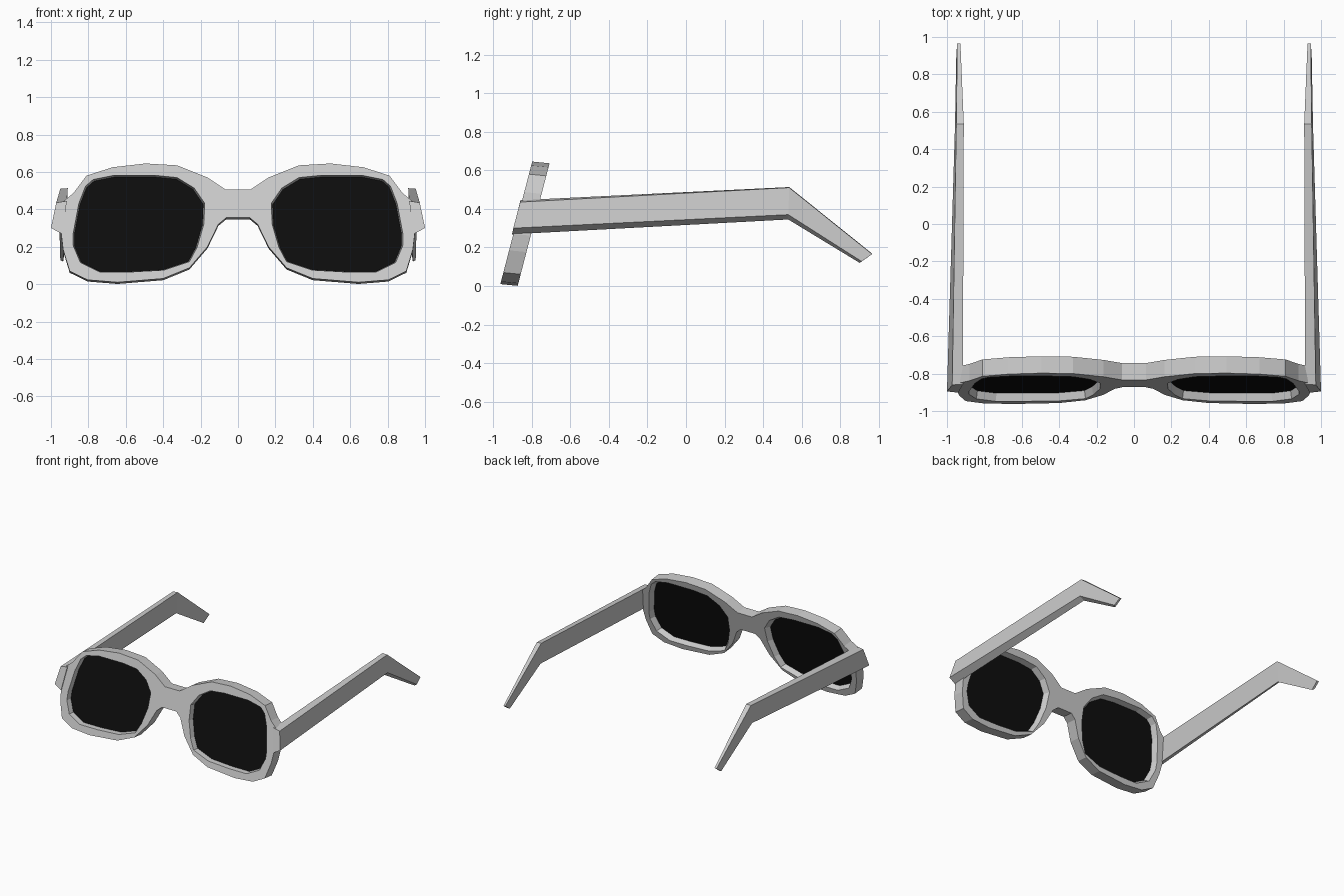
import bpy, bmesh

cube = bpy.data.objects.get("Cube")
if cube:
    bpy.data.objects.remove(cube, do_unlink=True)


def material(name, value):
    mat = bpy.data.materials.new(name)
    mat.use_nodes = True
    colour = (value, value, value, 1)
    mat.diffuse_color = colour
    mat.node_tree.nodes["Principled BSDF"].inputs["Base Color"].default_value = colour
    return mat


grey = material("light grey plastic", 0.6)
black = material("black lens", 0.004)


def finish(bm, name, mat):
    bmesh.ops.recalc_face_normals(bm, faces=bm.faces)
    mesh = bpy.data.meshes.new(name)
    bm.to_mesh(mesh)
    bm.free()
    mesh.materials.append(mat)
    obj = bpy.data.objects.new(name, mesh)
    bpy.context.collection.objects.link(obj)
    return obj


def tilted(x, z, depth):
    """Point on the leaning front plane, pushed back by depth."""
    return (x, -0.965 + 0.26 * z + depth, z - 0.1 * depth)


def ring(bm, points, depth, scale=1.0):
    cx = sum(p[0] for p in points) / len(points)
    cz = sum(p[1] for p in points) / len(points)
    return [bm.verts.new(tilted(cx + (x - cx) * scale, cz + (z - cz) * scale, depth))
            for x, z in points]


def bridge(bm, a, b):
    for i in range(len(a)):
        j = (i + 1) % len(a)
        bm.faces.new((a[i], a[j], b[j], b[i]))


def fill(bm, loops):
    edges = []
    for loop in loops:
        for i, v in enumerate(loop):
            pair = (v, loop[(i + 1) % len(loop)])
            edges.append(bm.edges.get(pair) or bm.edges.new(pair))
    bmesh.ops.triangle_fill(bm, edges=edges, use_beauty=True)


def mirror(points):
    return [(-x, z) for x, z in reversed(points)]


# Half outline of the frame, from bridge top round to bridge bottom
half = [(0.065, 0.505), (0.163, 0.57), (0.325, 0.635), (0.495, 0.645), (0.67, 0.625),
        (0.81, 0.58), (0.88, 0.487), (0.93, 0.445), (0.945, 0.27), (0.935, 0.185),
        (0.9, 0.07), (0.805, 0.023), (0.645, 0.01), (0.4, 0.03), (0.26, 0.087),
        (0.163, 0.2), (0.105, 0.32), (0.063, 0.355)]
opening = [(0.24, 0.51), (0.33, 0.565), (0.45, 0.577), (0.66, 0.577), (0.77, 0.555),
           (0.81, 0.52), (0.845, 0.43), (0.875, 0.27), (0.875, 0.21), (0.837, 0.12),
           (0.735, 0.07), (0.58, 0.07), (0.4, 0.08), (0.265, 0.125), (0.225, 0.2),
           (0.19, 0.32), (0.185, 0.43)]

# Front frame with two bevelled openings
THICK = 0.09
LENS_DEPTH = 0.045
bm = bmesh.new()
outline = half + mirror(half)
front, back = [ring(bm, outline, 0)], [ring(bm, outline, THICK)]
bridge(bm, front[0], back[0])
for shape in (opening, mirror(opening)):
    rim_front = ring(bm, shape, 0, 1.02)
    rim_mid = ring(bm, shape, LENS_DEPTH)
    rim_back = ring(bm, shape, THICK, 1.06)
    bridge(bm, rim_front, rim_mid)
    bridge(bm, rim_mid, rim_back)
    front.append(rim_front)
    back.append(rim_back)
fill(bm, front)
fill(bm, back)
finish(bm, "front_frame", grey)

# Lenses and temples, one per side
for side, name in ((1, "left"), (-1, "right")):
    bm = bmesh.new()
    shape = opening if side > 0 else mirror(opening)
    a = ring(bm, shape, LENS_DEPTH - 0.003)
    b = ring(bm, shape, LENS_DEPTH + 0.003)
    bridge(bm, a, b)
    bm.faces.new(a)
    bm.faces.new(b)
    finish(bm, name + "_lens", black)

    # Sections: top outer, bottom outer, bottom inner, top inner
    sections = [
        [(0.972, -0.86, 0.435), (1.0, -0.895, 0.3), (0.94, -0.902, 0.268), (0.915, -0.858, 0.445)],
        [(0.95, 0.535, 0.51), (0.957, 0.53, 0.37), (0.92, 0.53, 0.345), (0.91, 0.535, 0.513)],
        [(0.945, 0.965, 0.165), (0.95, 0.91, 0.128), (0.935, 0.9, 0.12), (0.928, 0.965, 0.168)],
    ]
    bm = bmesh.new()
    loops = [[bm.verts.new((side * x, y, z)) for x, y, z in s] for s in sections]
    for a, b in zip(loops, loops[1:]):
        bridge(bm, a, b)
    bm.faces.new(loops[0])
    bm.faces.new(loops[-1])
    finish(bm, name + "_temple", grey)
